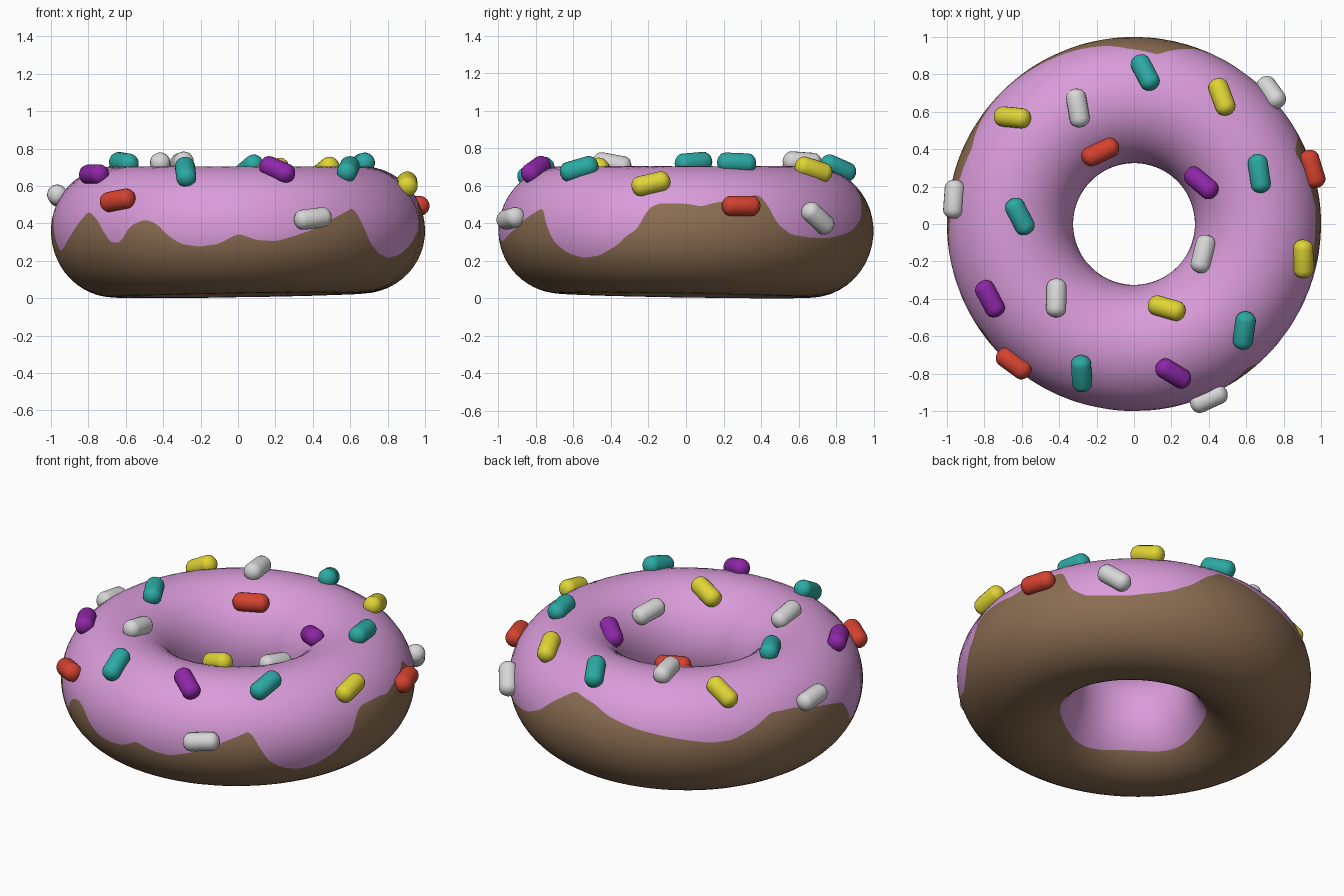
import bpy, bmesh, math
from mathutils import Vector, Matrix

if "Cube" in bpy.data.objects:
    bpy.data.objects.remove(bpy.data.objects["Cube"])

R, A = 0.6625, 0.3375          # ring radius, half width of the section
ZC, H = 0.36, 0.345            # section centre height, upper half height


def material(name, rgb):
    m = bpy.data.materials.new(name)
    m.diffuse_color = (*rgb, 1)
    m.use_nodes = True
    m.node_tree.nodes["Principled BSDF"].inputs["Base Color"].default_value = m.diffuse_color
    return m


DOUGH = material("brown dough", (0.26, 0.155, 0.085))
ICING = material("pink icing", (0.70, 0.33, 0.70))
COLOURS = {
    "teal": material("teal", (0.025, 0.40, 0.37)),
    "yellow": material("yellow", (0.74, 0.66, 0.035)),
    "white": material("white", (0.68, 0.68, 0.68)),
    "red": material("red", (0.66, 0.055, 0.03)),
    "purple": material("purple", (0.27, 0.02, 0.39)),
}


def lower_h(az):
    # the underside sits slightly lower at the back left
    return H + 0.015 * math.cos(az - math.radians(135))


def ring_point(az, phi):
    r = R + A * math.cos(phi)
    s = math.sin(phi)
    z = ZC + s * (H if s >= 0 else lower_h(az))
    return (r * math.cos(az), r * math.sin(az), z)


# Outer icing edge: (azimuth in degrees, height)
DRIPS = [(0, .505), (5, .49), (9, .51), (18, .53), (24, .555), (26, .52), (29, .40),
         (34, .34), (41, .325), (49, .32), (57, .34), (62, .36), (69, .42), (75, .51),
         (82, .59), (92, .56), (98, .52), (108, .48), (119, .45), (133, .415),
         (140, .42), (148, .47), (155, .53), (165, .52), (172, .49), (180, .46),
         (188, .42), (192, .32), (195, .25), (200, .27), (207, .34), (216, .465),
         (221, .42), (227, .295), (231, .30), (235, .39), (240, .42), (244, .40),
         (248, .335), (252, .29), (258, .275), (264, .29), (270, .345), (276, .31),
         (282, .305), (288, .335), (294, .37), (300, .42), (309, .485), (311, .42),
         (315, .30), (320, .24), (326, .215), (332, .23), (338, .28), (342, .34),
         (345, .37), (348, .475), (351, .505), (360, .505)]


def drip_height(deg):
    deg %= 360
    for (a0, z0), (a1, z1) in zip(DRIPS, DRIPS[1:]):
        if a0 <= deg <= a1:
            return z0 + (z1 - z0) * (deg - a0) / (a1 - a0)


def edge_angle(z, az):
    d = z - ZC
    return math.asin(d / (H if d >= 0 else lower_h(az)))


# Ring: the rows follow the icing edges so the colour border is clean
N, N_ICE, N_DOUGH = 360, 26, 22
bm = bmesh.new()
columns = []
for i in range(N):
    az = math.radians(i * 360 / N)
    deg = i * 360 / N
    z_out = sum(drip_height(deg + k) for k in (-1, 0, 1)) / 3
    z_in = 0.13 - 0.015 * math.cos(az - math.radians(225)) + 0.01 * math.sin(5 * az)
    p_out = edge_angle(z_out, az)
    p_in = math.pi - edge_angle(z_in, az)
    phis = [p_out + (p_in - p_out) * k / N_ICE for k in range(N_ICE)]
    phis += [p_in + (p_out + 2 * math.pi - p_in) * k / N_DOUGH for k in range(N_DOUGH)]
    columns.append([bm.verts.new(ring_point(az, p)) for p in phis])
M = N_ICE + N_DOUGH
for i in range(N):
    a, b = columns[i], columns[(i + 1) % N]
    for k in range(M):
        f = bm.faces.new((a[k], b[k], b[(k + 1) % M], a[(k + 1) % M]))
        f.material_index = 1 if k < N_ICE else 0
        f.smooth = True
bmesh.ops.recalc_face_normals(bm, faces=bm.faces)
mesh = bpy.data.meshes.new("iced_ring")
bm.to_mesh(mesh)
bm.free()
mesh.materials.append(DOUGH)
mesh.materials.append(ICING)
bpy.context.collection.objects.link(bpy.data.objects.new("iced_ring", mesh))


# Sprinkle: a blunt capsule along local x
def sprinkle_mesh(colour, half=0.105, rad=0.054, cap=0.045, sides=20):
    bm = bmesh.new()
    cap_angles = [math.radians(t) for t in (80, 60, 40, 20, 0)]
    prof = [(-half + cap - cap * math.sin(t), rad * math.cos(t)) for t in cap_angles]
    prof += [(-x, r) for x, r in reversed(prof)]
    rings = [[bm.verts.new((x, r * math.cos(2 * math.pi * j / sides),
                            r * math.sin(2 * math.pi * j / sides)))
              for j in range(sides)] for x, r in prof]
    for a, b in zip(rings, rings[1:]):
        for j in range(sides):
            bm.faces.new((a[j], a[(j + 1) % sides], b[(j + 1) % sides], b[j]))
    bm.faces.new(rings[0])
    bm.faces.new(rings[-1])
    bmesh.ops.recalc_face_normals(bm, faces=bm.faces)
    for f in bm.faces:
        f.smooth = True
    me = bpy.data.meshes.new("sprinkle_" + colour)
    bm.to_mesh(me)
    bm.free()
    me.materials.append(COLOURS[colour])
    return me


MESHES = {c: sprinkle_mesh(c) for c in COLOURS}


def add_sprinkle(colour, x, y, angle, z=None, rise=0.0, lift=0.022):
    """Lay a sprinkle on the ring; angle is its heading seen from above."""
    az, r = math.atan2(y, x), math.hypot(x, y)
    if z is None:
        phi = math.acos(max(-1, min(1, (r - R) / (A + lift))))
    else:
        phi = math.atan2(z - ZC, r - R)
    n = Vector((math.cos(phi) * math.cos(az), math.cos(phi) * math.sin(az), math.sin(phi)))
    t = math.radians(angle)
    d = Vector((math.cos(t), math.sin(t), rise))
    d = (d - n * d.dot(n)).normalized()
    rot = Matrix((d, n.cross(d), n)).transposed().to_4x4()
    ob = bpy.data.objects.new(colour + "_sprinkle", MESHES[colour])
    ob.matrix_world = Matrix.Translation(Vector(ring_point(az, phi)) + n * lift) @ rot
    bpy.context.collection.objects.link(ob)


# Sprinkles on top of the ring
for s in [("teal", .06, .81, 113), ("yellow", .47, .68, 104), ("white", -.30, .62, 100),
          ("yellow", -.65, .57, -15), ("red", -.18, .385, 25), ("purple", .36, .22, -28),
          ("teal", .67, .27, 98), ("teal", -.61, .04, -62), ("white", .37, -.16, 85),
          ("purple", -.77, -.40, -62), ("white", -.415, -.395, 87),
          ("yellow", .175, -.45, -24), ("teal", .59, -.57, 88),
          ("teal", -.28, -.80, 88), ("purple", .21, -.80, -38)]:
    add_sprinkle(*s)

# Sprinkles on the outer flank
for s in [("white", .71, .68, 135, .42, -.8), ("red", .94, .29, 107, .485, 0),
          ("white", -.94, .13, 96, .53, 0), ("yellow", .92, -.19, 90, .62, .25),
          ("red", -.63, -.73, -41, .51, .2), ("white", .39, -.91, 23, .42, .12)]:
    add_sprinkle(*s)
